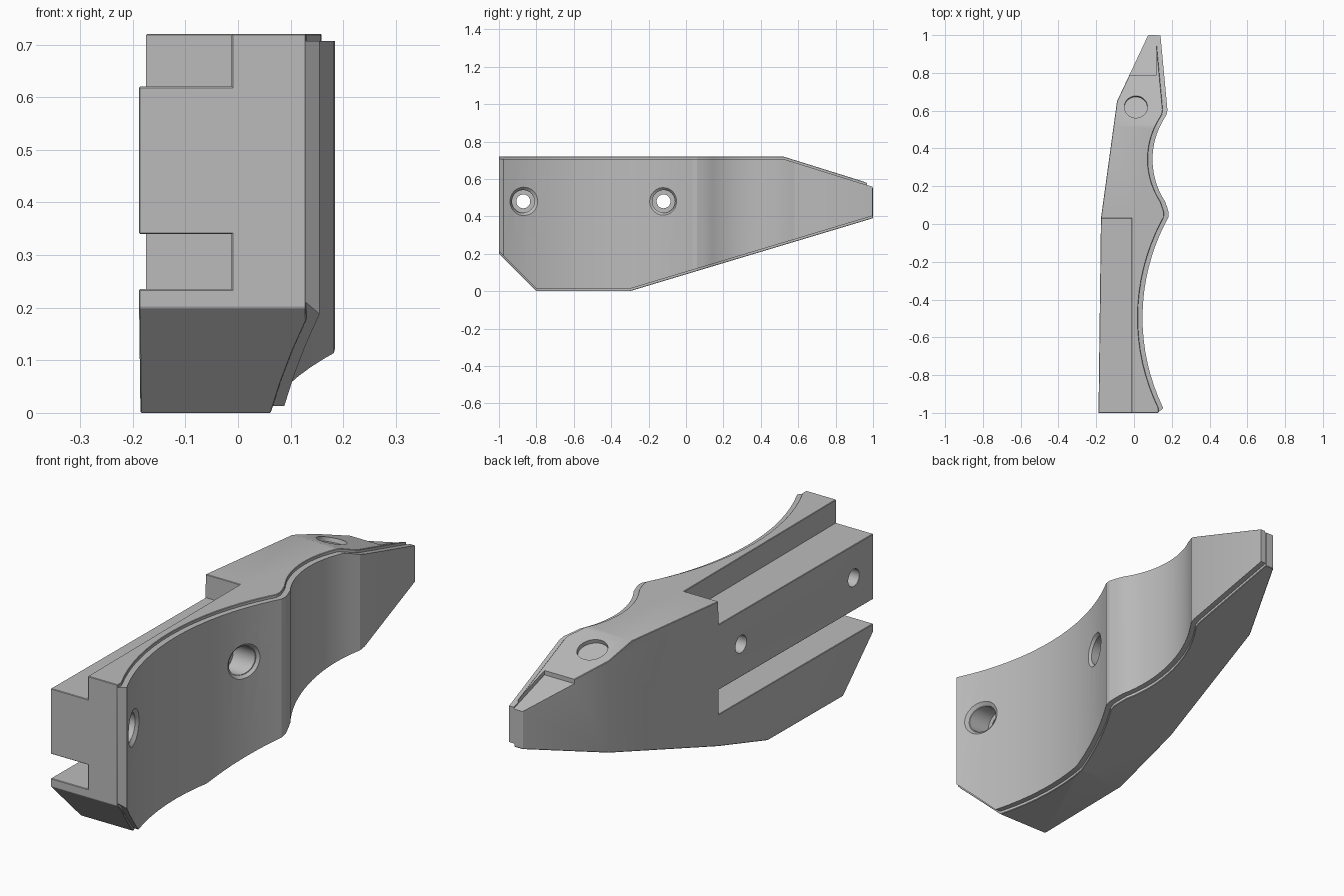
import bpy, bmesh
from math import atan2, cos, sin, pi
from mathutils import Vector

cube = bpy.data.objects.get("Cube")
if cube:
    bpy.data.objects.remove(cube)

grey = bpy.data.materials.new("matte_grey")
grey.use_nodes = True
grey.diffuse_color = (0.5, 0.5, 0.5, 1)
grey.node_tree.nodes["Principled BSDF"].inputs["Base Color"].default_value = (0.5, 0.5, 0.5, 1)


def finish(name, bm):
    bmesh.ops.recalc_face_normals(bm, faces=bm.faces)
    mesh = bpy.data.meshes.new(name)
    bm.to_mesh(mesh)
    bm.free()
    mesh.materials.append(grey)
    obj = bpy.data.objects.new(name, mesh)
    bpy.context.collection.objects.link(obj)
    return obj


def prism(name, outline, place, lo, hi):
    """Extrude a 2D outline from lo to hi; place maps (a, b, depth) to 3D."""
    bm = bmesh.new()
    face = bm.faces.new([bm.verts.new(place(a, b, lo)) for a, b in outline])
    ext = bmesh.ops.extrude_face_region(bm, geom=[face])
    shift = Vector(place(0, 0, hi)) - Vector(place(0, 0, lo))
    verts = [g for g in ext["geom"] if isinstance(g, bmesh.types.BMVert)]
    bmesh.ops.translate(bm, verts=verts, vec=shift)
    return finish(name, bm)


def rod(name, base, direction, r1, r2, length):
    """Round cutter starting at base and running along direction."""
    bm = bmesh.new()
    bmesh.ops.create_cone(bm, cap_ends=True, segments=48, radius1=r1, radius2=r2, depth=length)
    d = Vector(direction).normalized()
    obj = finish(name, bm)
    mat = d.to_track_quat('Z', 'Y').to_matrix().to_4x4()
    mat.translation = Vector(base) + d * length / 2
    obj.data.transform(mat)
    return obj


def combine(obj, other, operation):
    """Apply a boolean and discard the second object."""
    mod = obj.modifiers.new("combine", 'BOOLEAN')
    mod.object, mod.operation, mod.solver = other, operation, 'EXACT'
    graph = bpy.context.evaluated_depsgraph_get()
    graph.update()
    mesh = bpy.data.meshes.new_from_object(obj.evaluated_get(graph))
    obj.modifiers.clear()
    obj.data = mesh
    bpy.data.objects.remove(other)


def arc(a, m, b, steps=16):
    """Circular arc through three points, a to b."""
    (ax, ay), (mx, my), (bx, by) = a, m, b
    d = 2 * (ax * (my - by) + mx * (by - ay) + bx * (ay - my))
    sa, sm, sb = ax * ax + ay * ay, mx * mx + my * my, bx * bx + by * by
    cx = (sa * (my - by) + sm * (by - ay) + sb * (ay - my)) / d
    cy = (sa * (bx - mx) + sm * (ax - bx) + sb * (mx - ax)) / d
    r = ((ax - cx) ** 2 + (ay - cy) ** 2) ** 0.5
    t0 = atan2(ay - cy, ax - cx)
    sweep = (atan2(by - cy, bx - cx) - t0 + pi) % (2 * pi) - pi
    return [(cx + r * cos(t0 + sweep * i / steps), cy + r * sin(t0 + sweep * i / steps))
            for i in range(steps + 1)]


def plan(x, y, z):
    return (x, y, z)


def side(y, z, x):
    return (x, y, z)


def side_outline(d):
    """Side silhouette, shrunk by d at the top and bottom."""
    return [(-1.1, 0.3 + d), (-0.8, d), (-0.3, d), (1.1, 0.42 + d),
            (1.1, 0.539 - d), (0.52, 0.72 - d), (-1.1, 0.72 - d)]


# Scalloped edge: two finger hollows with a rounded ridge between
scallop = (arc((0.155, -0.975), (0.045, -0.5), (0.166, 0.005))
           + [(0.182, 0.035), (0.184, 0.06), (0.175, 0.09)]
           + arc((0.164, 0.12), (0.098, 0.34), (0.158, 0.555))
           + [(0.173, 0.58), (0.177, 0.605), (0.14, 0.998)])


def shifted(dx):
    return [(x + dx, y) for x, y in scallop]


# Main body with mounting slots
inner = shifted(-0.025)
inner[-1] = (0.115, 1)
body = prism("grip_body", [(-0.188, -1), (0.129, -1)] + inner
             + [(0.075, 1), (-0.09, 0.65), (-0.175, 0.03)], plan, -0.2, 1)
combine(body, prism("side_cutter", side_outline(0), side, -1, 1), 'INTERSECT')
for low, high in ((0.235, 0.34), (0.62, 0.9)):
    slot = prism("slot_cutter", [(-1.2, low), (0.03, low), (0.03, high), (-1.2, high)],
                 side, -0.5, -0.012)
    combine(body, slot, 'DIFFERENCE')

# Chamfer the outer edges
bm = bmesh.new()
bm.from_mesh(body.data)
bmesh.ops.remove_doubles(bm, verts=bm.verts, dist=0.0005)
bmesh.ops.dissolve_limit(bm, angle_limit=0.01, verts=bm.verts, edges=bm.edges)
sharp = [e for e in bm.edges if e.is_manifold and e.is_convex and e.calc_face_angle() > 0.6]
bmesh.ops.bevel(bm, geom=sharp, offset=0.012, segments=1, affect='EDGES', clamp_overlap=True)
bm.to_mesh(body.data)
bm.free()

# Stepped skin along the scalloped edge
skin = prism("scalloped_skin", [(0.128, -0.998)] + scallop + shifted(-0.04)[::-1],
             plan, -0.2, 1)
combine(skin, prism("skin_cutter", side_outline(0.013), side, -1, 1), 'INTERSECT')
combine(body, skin, 'UNION')

# Counterbored screw holes, chamfered square to the scalloped surface
for y, x, slope in ((-0.87, 0.112, 1), (-0.12, 0.115, -1)):
    combine(body, rod("bolt_cutter", (-0.5, y, 0.48), (1, 0, 0), 0.037, 0.037, 1), 'DIFFERENCE')
    combine(body, rod("bore_cutter", (0.02, y, 0.48), (1, 0, 0), 0.06, 0.06, 0.4), 'DIFFERENCE')
    n = Vector((1, 0.4 * slope, 0)).normalized()
    rim = rod("rim_cutter", Vector((x, y, 0.48)) - n * 0.014, n, 0.062, 0.1, 0.036)
    combine(body, rim, 'DIFFERENCE')

# Round recess and shallow tip pocket on the sloped top
up = Vector((0, 0.3125, 1)).normalized()
combine(body, rod("recess_cutter", Vector((0.01, 0.62, 0.689)) - up * 0.018, up,
                  0.061, 0.061, 0.1), 'DIFFERENCE')
pocket = prism("pocket_cutter", [(0.79, 0.617), (1.1, 0.52), (1.1, 0.8), (0.79, 0.8)],
               side, -0.3, 0.118)
combine(body, pocket, 'DIFFERENCE')

bpy.ops.object.select_all(action='DESELECT')
body.select_set(True)
bpy.context.view_layer.objects.active = body
bpy.ops.object.shade_smooth_by_angle(angle=0.35)
